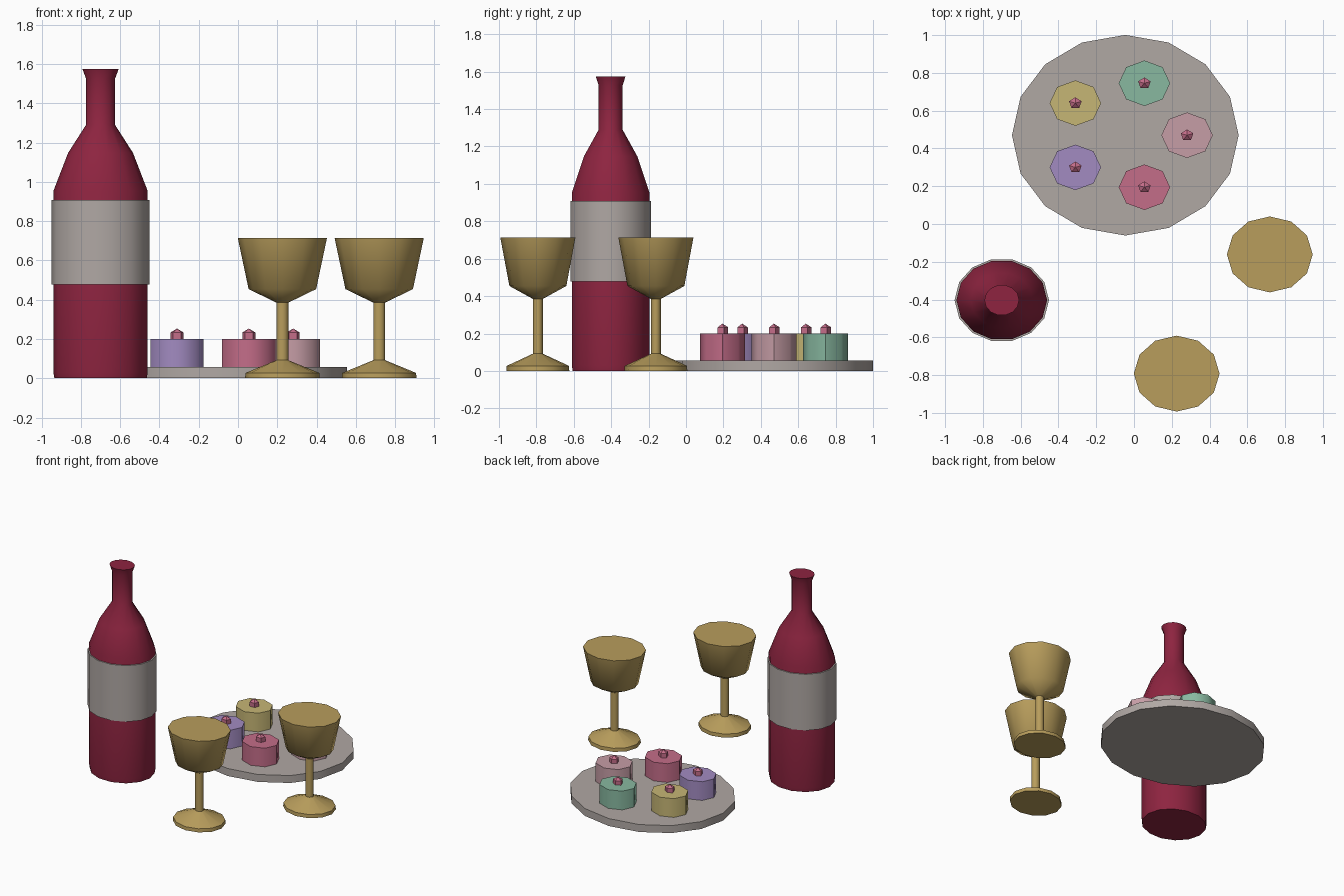
import bpy, bmesh, math

if "Cube" in bpy.data.objects:
    bpy.data.objects.remove(bpy.data.objects["Cube"])

SQUASH = 0.885  # every round part is slightly flattened along y


def material(name, r, g, b):
    m = bpy.data.materials.new(name)
    lin = [((c / 255 + 0.055) / 1.055) ** 2.4 for c in (r, g, b)]
    m.diffuse_color = (*lin, 1)
    m.use_nodes = True
    m.node_tree.nodes["Principled BSDF"].inputs["Base Color"].default_value = m.diffuse_color
    return m


wine = material("wine_red", 142, 36, 64)
stone = material("warm_grey", 176, 168, 164)
gold = material("gold", 184, 157, 92)
rose = material("rose", 196, 109, 137)
pale = material("pale_pink", 198, 157, 166)
mint = material("mint", 136, 184, 160)
lemon = material("lemon", 198, 182, 117)
lilac = material("lilac", 162, 139, 193)


def lathe(name, profile, sides, x, y, mat, z=0, angle=50, phase=0.0):
    """Turn an (r, z) profile, bottom to top, into a closed solid."""
    bm = bmesh.new()
    rings = []
    for r, h in profile:
        if r == 0:
            rings.append([bm.verts.new((0, 0, h))] * sides)
            continue
        rings.append([bm.verts.new((r * math.cos(phase + math.tau * i / sides),
                                    r * math.sin(phase + math.tau * i / sides) * SQUASH, h))
                      for i in range(sides)])
    for a, b in zip(rings, rings[1:]):
        for i in range(sides):
            j = (i + 1) % sides
            bm.faces.new(list(dict.fromkeys((a[i], a[j], b[j], b[i]))))
    if profile[0][0] > 0:
        bm.faces.new(rings[0][::-1])
    if profile[-1][0] > 0:
        bm.faces.new(rings[-1])
    bmesh.ops.recalc_face_normals(bm, faces=bm.faces)
    me = bpy.data.meshes.new(name)
    bm.to_mesh(me)
    bm.free()
    me.materials.append(mat)
    ob = bpy.data.objects.new(name, me)
    ob.location = (x, y, z)
    bpy.context.collection.objects.link(ob)
    bpy.ops.object.select_all(action='DESELECT')
    ob.select_set(True)
    bpy.context.view_layer.objects.active = ob
    bpy.ops.object.shade_smooth_by_angle(angle=math.radians(angle))
    return ob


# Bottle and its label band
lathe("bottle", [(0.235, 0), (0.24, 0.03), (0.24, 0.954), (0.165, 1.148), (0.074, 1.29),
                 (0.074, 1.526), (0.092, 1.574)], 14, -0.70, -0.403, wine)
lathe("bottle_label", [(0.25, 0.478), (0.25, 0.908)], 14, -0.70, -0.403, stone)

# Two goblets
for n, (x, y) in enumerate([(0.226, -0.792), (0.719, -0.161)], 1):
    lathe(f"goblet_{n}", [(0.19, 0), (0.188, 0.027), (0.03, 0.092), (0.03, 0.385),
                          (0.172, 0.454), (0.227, 0.714)], 12, x, y, gold, angle=60)

# Plate
px, py = -0.046, 0.47
lathe("plate", [(0.60, 0), (0.60, 0.057)], 16, px, py, stone)

# Ring of small cakes, each topped with a berry
for n, mat in enumerate([pale, mint, lemon, lilac, rose]):
    a = math.tau * n / 5
    x, y = px + 0.327 * math.cos(a), py + 0.327 * SQUASH * math.sin(a)
    lathe(f"cake_{n + 1}", [(0.136, 0.05), (0.136, 0.2)], 8, x, y, mat)
    lathe(f"berry_{n + 1}", [(0, -0.04), (0.035, -0.02), (0.035, 0.02), (0, 0.04)],
          5, x, y, rose, z=0.213, angle=30, phase=math.pi / 2)
